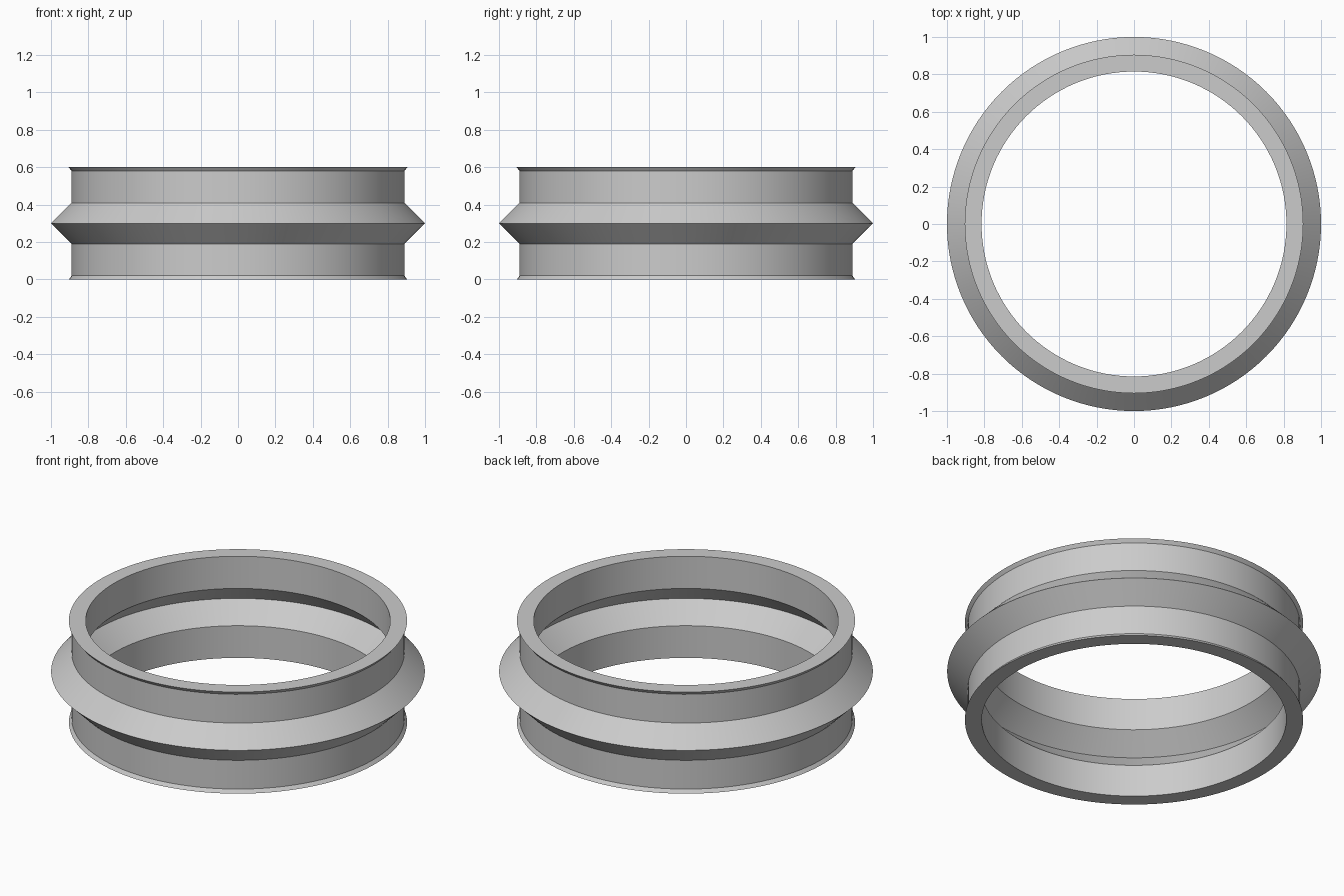
import bpy
import bmesh
from math import cos, sin, tau, radians

cube = bpy.data.objects.get("Cube")
if cube:
    bpy.data.objects.remove(cube, do_unlink=True)

SEGMENTS = 128
HEIGHT = 0.6
WALL = 0.075

# Plain grey metal
grey = bpy.data.materials.new("grey metal")
grey.use_nodes = True
colour = (0.6, 0.6, 0.6, 1)
grey.diffuse_color = colour
grey.node_tree.nodes["Principled BSDF"].inputs["Base Color"].default_value = colour

# Lower half of the section (radius, z), mirrored for the upper half
outer_half = [(0.905, 0), (0.89, 0.02), (0.89, 0.19)]
inner_half = [(0.815, 0), (0.815, 0.19)]


def mirrored(half, apex):
    upper = [(r, HEIGHT - z) for r, z in reversed(half)]
    return half + [(apex, HEIGHT / 2)] + upper


section = mirrored(outer_half, 1.0) + mirrored(inner_half, 1.0 - WALL)[::-1]

# Revolve the closed section into a ring
bm = bmesh.new()
rings = []
for i in range(SEGMENTS):
    a = tau * i / SEGMENTS
    rings.append([bm.verts.new((r * cos(a), r * sin(a), z)) for r, z in section])
for i, ring in enumerate(rings):
    following = rings[(i + 1) % SEGMENTS]
    for j in range(len(section)):
        k = (j + 1) % len(section)
        bm.faces.new((ring[j], following[j], following[k], ring[k]))
bmesh.ops.recalc_face_normals(bm, faces=bm.faces)

mesh = bpy.data.meshes.new("bellows_ring")
bm.to_mesh(mesh)
bm.free()
mesh.materials.append(grey)
bellows_ring = bpy.data.objects.new("bellows_ring", mesh)
bpy.context.collection.objects.link(bellows_ring)

# Smooth around the ring, crisp at the section corners
bpy.ops.object.select_all(action="DESELECT")
bellows_ring.select_set(True)
bpy.context.view_layer.objects.active = bellows_ring
bpy.ops.object.shade_smooth_by_angle(angle=radians(30))
